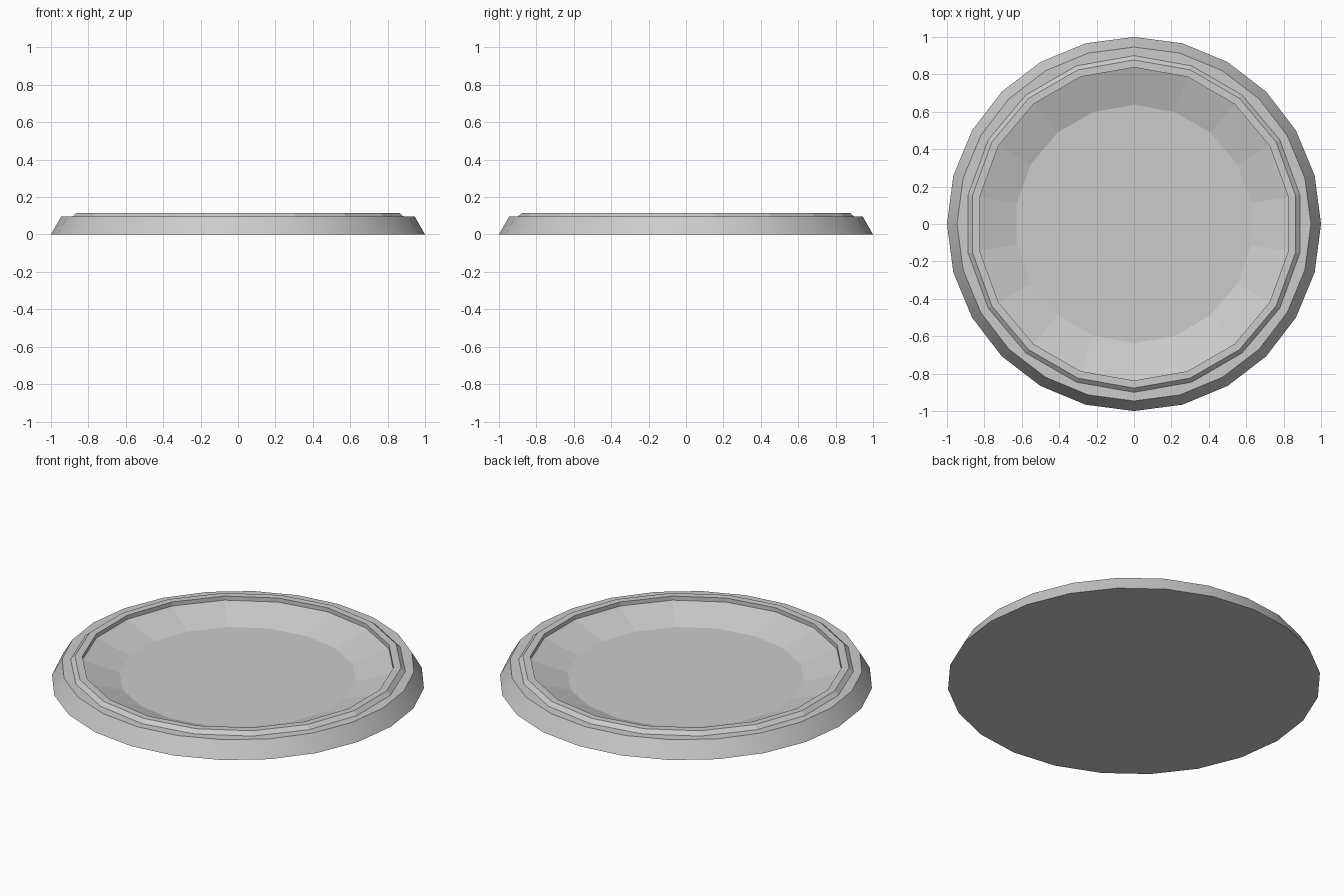
import bpy, bmesh
from math import sin, cos, pi

if "Cube" in bpy.data.objects:
    bpy.data.objects.remove(bpy.data.objects["Cube"])


def ring(bm, r, z, n):
    # Ring starting at +y, so every ring has a corner on the y axis
    return [bm.verts.new((r * sin(2 * pi * i / n), r * cos(2 * pi * i / n), z)) for i in range(n)]


def band(bm, a, b, smooth=False):
    n = len(a)
    for i in range(n):
        f = bm.faces.new((a[i], b[i], b[(i + 1) % n], a[(i + 1) % n]))
        f.smooth = smooth


def loop_edges(bm, r):
    return [bm.edges.get((r[i], r[i - 1])) for i in range(len(r))]


bm = bmesh.new()

# Outer sloped wall: 24 sides, closed underneath
foot = ring(bm, 1.0, 0.0, 24)
shoulder = ring(bm, 0.946, 0.095, 24)
band(bm, foot, shoulder, smooth=True)
bm.faces.new(foot)

# Raised lip and recessed dish: 18 sides
profile = [(0.90, 0.095), (0.877, 0.116), (0.837, 0.116), (0.837, 0.092), (0.637, 0.026)]
rings = [ring(bm, r, z, 18) for r, z in profile]
for a, b in zip(rings, rings[1:]):
    band(bm, a, b)
bm.faces.new(rings[-1])

# Flat ledge joining the 24-sided shoulder to the 18-sided lip
bmesh.ops.triangle_fill(bm, edges=loop_edges(bm, shoulder) + loop_edges(bm, rings[0]),
                        use_beauty=True, normal=(0, 0, 1))

bmesh.ops.recalc_face_normals(bm, faces=bm.faces[:])

# Crisp edges around the smooth outer wall
for e in loop_edges(bm, foot) + loop_edges(bm, shoulder):
    e.smooth = False

mesh = bpy.data.meshes.new("round_dish")
bm.to_mesh(mesh)
bm.free()
dish = bpy.data.objects.new("round_dish", mesh)
bpy.context.collection.objects.link(dish)
